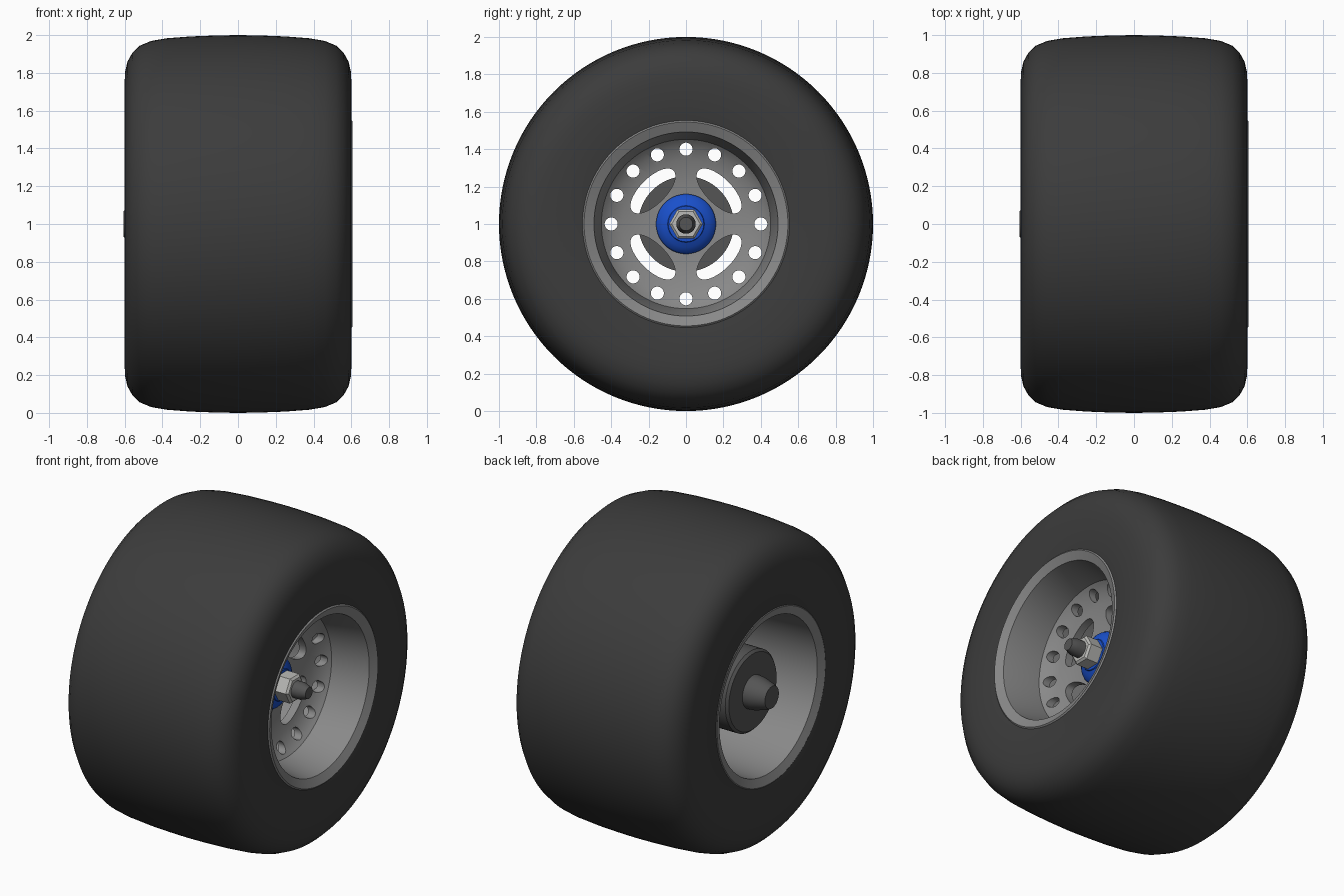
import bpy, bmesh
from math import cos, sin, pi, radians
from mathutils import Matrix

if "Cube" in bpy.data.objects:
    bpy.data.objects.remove(bpy.data.objects["Cube"])

AXLE_Z = 1.0


def material(name, rgb):
    m = bpy.data.materials.new(name)
    m.diffuse_color = (*rgb, 1)
    m.use_nodes = True
    m.node_tree.nodes["Principled BSDF"].inputs["Base Color"].default_value = m.diffuse_color
    return m


RUBBER = material("dark_rubber", (0.045, 0.045, 0.045))
STEEL = material("dark_steel", (0.09, 0.09, 0.09))
BLUE = material("blue_anodised", (0.01, 0.08, 0.6))
RIM = material("rim_grey", (0.25, 0.25, 0.25))
BRIGHT = material("bright_metal", (0.5, 0.5, 0.48))


def make_object(name, bm, mat=None):
    bmesh.ops.recalc_face_normals(bm, faces=bm.faces)
    mesh = bpy.data.meshes.new(name)
    bm.to_mesh(mesh)
    bm.free()
    ob = bpy.data.objects.new(name, mesh)
    ob.location.z = AXLE_Z
    bpy.context.collection.objects.link(ob)
    if mat:
        mesh.materials.append(mat)
    return ob


def activate(ob):
    bpy.ops.object.select_all(action='DESELECT')
    ob.select_set(True)
    bpy.context.view_layer.objects.active = ob


def smooth(ob, angle=30):
    activate(ob)
    bpy.ops.object.shade_smooth_by_angle(angle=radians(angle))


def lathe(name, profile, mat=None, seg=96, ring=False):
    """Spin (x, radius) points about the x axis; a ring closes on itself, else ends are capped."""
    bm = bmesh.new()
    loops = [[bm.verts.new((x, r * cos(2 * pi * i / seg), r * sin(2 * pi * i / seg)))
              for i in range(seg)] for x, r in profile]
    pairs = list(zip(loops, loops[1:]))
    if ring:
        pairs.append((loops[-1], loops[0]))
    else:
        bm.faces.new(loops[0])
        bm.faces.new(loops[-1])
    for a, b in pairs:
        for i in range(seg):
            j = (i + 1) % seg
            bm.faces.new((a[i], a[j], b[j], b[i]))
    return make_object(name, bm, mat)


# Tyre: mirrored half profile with rounded shoulders
half = [(0.59, 0.53), (0.6, 0.56), (0.6, 0.76), (0.597, 0.81), (0.585, 0.86), (0.56, 0.905),
        (0.52, 0.944), (0.46, 0.969), (0.38, 0.983), (0.25, 0.993), (0.12, 0.998)]
tyre = lathe("tyre", half + [(0, 1)] + [(-x, r) for x, r in reversed(half)],
             RUBBER, 128, ring=True)
smooth(tyre)

# Rim barrel with a flared lip on each side
barrel = lathe("rim_barrel", [(0.59, 0.562), (0.605, 0.545), (0.58, 0.492), (0.34, 0.452),
                              (-0.58, 0.492), (-0.6, 0.545), (-0.59, 0.562)],
               RIM, ring=True)
smooth(barrel, 15)

# Dished wheel centre
front = [(0.36, 0.47), (0.33, 0.44), (0.30, 0.40), (0.278, 0.34), (0.262, 0.27),
         (0.252, 0.2), (0.25, 0.04)]
disc = lathe("wheel_disc", front + [(x - 0.05, r) for x, r in reversed(front)],
             RIM, ring=True)

# Cutters: sixteen round holes and four oval windows
bm = bmesh.new()


def add_cutter(angle, dist, tangential, radial, seg):
    m = (Matrix.Rotation(angle, 4, 'X') @ Matrix.Translation((0.3, 0, dist))
         @ Matrix.Diagonal((1, tangential, radial, 1)) @ Matrix.Rotation(pi / 2, 4, 'Y'))
    bmesh.ops.create_cone(bm, cap_ends=True, segments=seg, radius1=1, radius2=1,
                          depth=0.5, matrix=m)


for i in range(16):
    add_cutter(i * pi / 8, 0.40, 0.035, 0.035, 24)
for i in range(4):
    add_cutter(pi / 4 + i * pi / 2, 0.25, 0.155, 0.069, 48)
cutter = make_object("hole_cutter", bm)
cutter.hide_render = True

cut = disc.modifiers.new("holes", 'BOOLEAN')
cut.operation = 'DIFFERENCE'
cut.solver = 'EXACT'
cut.object = cutter
activate(disc)
bpy.ops.object.modifier_apply(modifier=cut.name)
bpy.data.objects.remove(cutter)
smooth(disc)

# Brake drum and tapered axle on the inner side
drum = lathe("brake_drum", [(0.15, 0.255), (-0.455, 0.255), (-0.47, 0.24)], STEEL, 64)
smooth(drum)
axle = lathe("axle_stub", [(-0.46, 0.105), (-0.515, 0.1), (-0.59, 0.078), (-0.605, 0.07)],
             STEEL, 48)
smooth(axle)

# Blue hub washer
hub = lathe("hub_washer", [(0.2, 0.16), (0.262, 0.16), (0.275, 0.152), (0.295, 0.125),
                           (0.308, 0.098), (0.315, 0.095)], BLUE, 64)
smooth(hub, 40)

# Hexagonal wheel nut and threaded shaft end
lathe("wheel_nut", [(0.3, 0.09), (0.398, 0.09), (0.41, 0.076)], BRIGHT, 6)
shaft = lathe("shaft_end", [(0.1, 0.052), (0.455, 0.052), (0.5, 0.036)], STEEL, 32)
smooth(shaft)
